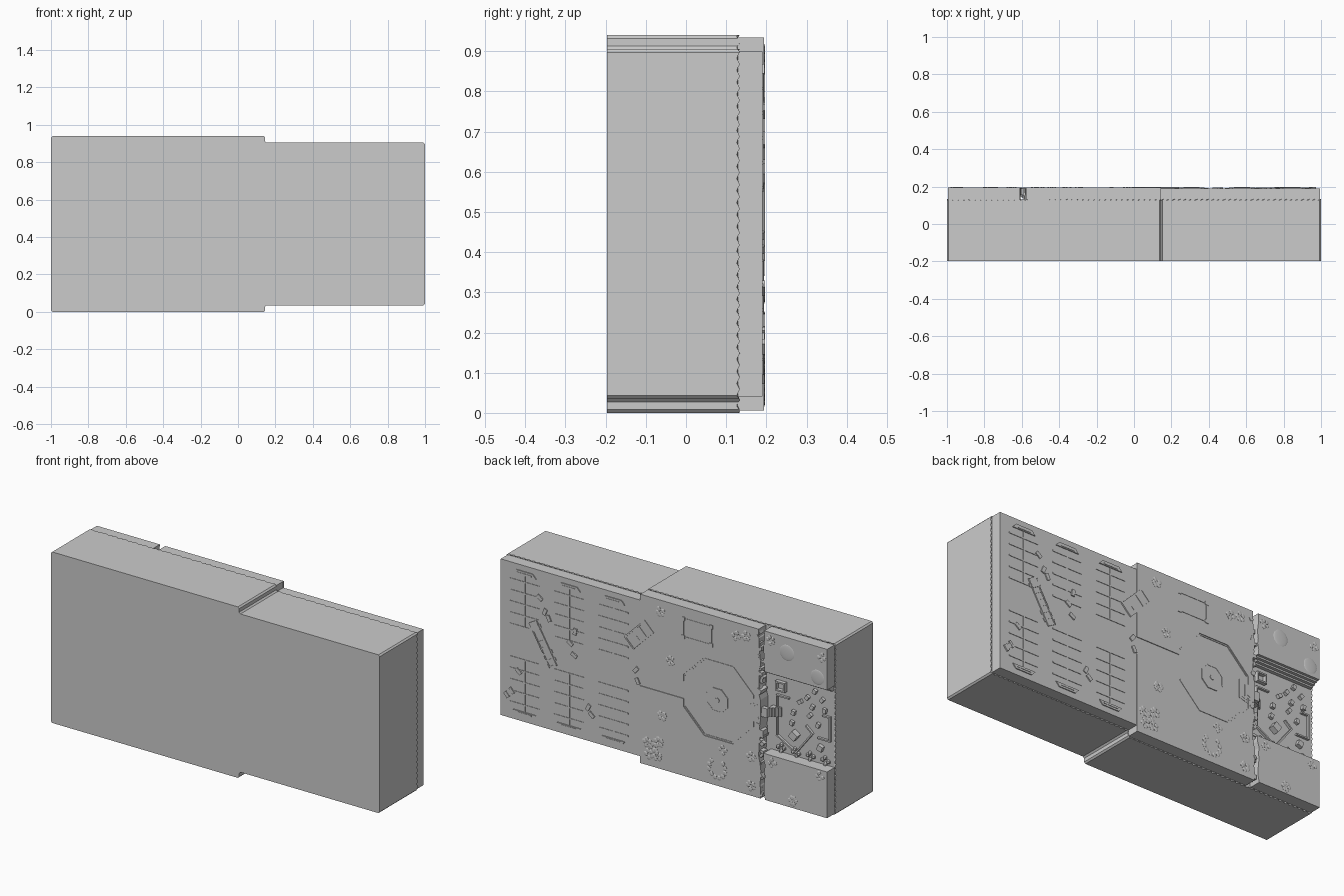
import bpy, bmesh, math, random
from mathutils import Matrix, Vector

if "Cube" in bpy.data.objects:
    bpy.data.objects.remove(bpy.data.objects["Cube"])

random.seed(4)
FRONT, FLOOR, LOW, HIGH, TOP = -0.197, 0.129, 0.190, 0.194, 0.197


def finish(name, bm, smooth=False):
    bmesh.ops.recalc_face_normals(bm, faces=bm.faces[:])
    me = bpy.data.meshes.new(name)
    bm.to_mesh(me)
    bm.free()
    if smooth:
        me.shade_smooth()
    ob = bpy.data.objects.new(name, me)
    bpy.context.collection.objects.link(ob)
    return ob


def prisms(name, parts):
    """Each part is (outline in x-z, y start, y end)."""
    bm = bmesh.new()
    for pts, y0, y1 in parts:
        a = [bm.verts.new((x, y0, z)) for x, z in pts]
        b = [bm.verts.new((x, y1, z)) for x, z in pts]
        bm.faces.new(a)
        bm.faces.new(b[::-1])
        for i in range(len(a)):
            j = (i + 1) % len(a)
            bm.faces.new((a[i], b[i], b[j], a[j]))
    return finish(name, bm)


def rect(x, z, w, h, deg=0, off=(0, 0)):
    c, s = math.cos(math.radians(deg)), math.sin(math.radians(deg))
    return [(x + u * c - v * s, z + u * s + v * c) for u, v in
            [(off[0] + i * w / 2, off[1] + j * h / 2) for i, j in ((-1, -1), (1, -1), (1, 1), (-1, 1))]]


def span(x0, x1, z0, z1):
    return rect((x0 + x1) / 2, (z0 + z1) / 2, x1 - x0, z1 - z0)


def ngon(x, z, r, n=8):
    return [(x + r * math.cos(2 * math.pi * (i + .5) / n), z + r * math.sin(2 * math.pi * (i + .5) / n)) for i in range(n)]


def path_walls(pts, y0, y1, t=.008):
    out = []
    for (x0, z0), (x1, z1) in zip(pts, pts[1:]):
        out.append((rect((x0 + x1) / 2, (z0 + z1) / 2, math.hypot(x1 - x0, z1 - z0) + t, t,
                         math.degrees(math.atan2(z1 - z0, x1 - x0))), y0, y1))
    return out


def outline(d, cut=.008):
    """Stepped block outline, inset by d, with small corner cuts."""
    p = [(-1 + d, d), (.145 - d, d), (.145 - d, .035 + d), (1 - d, .035 + d),
         (1 - d, .905 - d), (.145 - d, .905 - d), (.145 - d, .94 - d), (-1 + d, .94 - d)]
    p = [Vector(q) for q in p]
    out = []
    for i, q in enumerate(p):
        for r in (p[i - 1], p[(i + 1) % len(p)]):
            out.append(q + (r - q).normalized() * cut)
    return out


# Main block with a wavy upper rim
outer, inner = outline(0), outline(.006)
rim, seat, dist = [], [], 0
for i in range(len(outer)):
    j = (i + 1) % len(outer)
    length = (outer[j] - outer[i]).length
    n = max(1, round(length / .0075))
    for k in range(n):
        p, q = outer[i].lerp(outer[j], k / n), inner[i].lerp(inner[j], k / n)
        y = .13 + .004 * math.sin(2 * math.pi * (dist + length * k / n) / .03)
        rim.append((p.x, y, p.y))
        seat.append((q.x, FLOOR, q.y))
    dist += length
bm = bmesh.new()
loops = [[bm.verts.new(c) for c in ring] for ring in ([(x, FRONT, z) for x, y, z in rim], rim, seat)]
for a, b in zip(loops, loops[1:]):
    for i in range(len(a)):
        j = (i + 1) % len(a)
        bm.faces.new((a[i], a[j], b[j], b[i]))
bm.faces.new(loops[0])
bm.faces.new(loops[2])
finish("main_block", bm)

# Terrain: lower car park, plaza with sunken octagon, two raised banks beside the rift
prisms("car_park_ground", [(span(.14, .994, .041, .899), FLOOR - .01, LOW)])
OX, OZ = -.335, .475
octagon = ngon(OX, OZ, .232)
jag = [(-.585 + random.uniform(-.007, .009), .006 + .928 * i / 24) for i in range(25)]
cut = [(.145, .43), (octagon[7][0], .43)] + octagon[7::-1] + [(octagon[0][0], .525), (.145, .525)]
plaza = [(.145, .006)] + cut + [(.145, .934)] + jag[::-1]
prisms("plaza_ground", [(plaza, LOW, HIGH)])
prisms("plaza_base", [([(.142, .006), (.142, .934)] + jag[::-1], FLOOR - .01, LOW)])


def bank(z0, z1):
    edge = [(-.612 + random.uniform(-.006, .006), z0 + (z1 - z0) * i / 8) for i in range(9)]
    return [(-.994, z0)] + edge + [(-.994, z1)]


prisms("raised_banks", [(bank(.006, .26), FLOOR - .01, HIGH), (bank(.71, .934), FLOOR - .01, HIGH)])
prisms("bank_ledges", [(span(-.99, -.62, .71 - .009 * (i + 1), .712), FLOOR - .01, .18 - .016 * i) for i in range(3)])

# Rift rocks
rocks = []
for i in range(34):
    z = .03 + .88 * i / 33 + random.uniform(-.01, .01)
    if .44 < z < .52:
        continue
    rocks.append((rect(-.588 + random.uniform(-.01, .022), z, random.uniform(.012, .028),
                       random.uniform(.012, .026), random.uniform(0, 90)),
                  random.uniform(.14, .17), random.uniform(.185, TOP)))
prisms("rift_rocks", rocks)

# Octagon kerb, centre platform and stairs
kerb = octagon + [octagon[0]]
mid = ngon(OX + .01, OZ, .066)
prisms("octagon_kerb", path_walls([(OX + (x - OX) * .97, OZ + (z - OZ) * .97) for x, z in octagon[0:8]], LOW - .002, .1925, .005))
prisms("centre_platform", [(mid, LOW - .002, .193)])
prisms("centre_rim", path_walls(mid + mid[:1], LOW, .1945, .005))
prisms("centre_post", [(ngon(OX + .01, OZ, .013, 12), LOW, .196)])
prisms("plaza_stairs", [([(-.575, .41 + .01 * i), (-.495 - .016 * i, .43 + .01 * i), (-.495 - .016 * i, .53 - .01 * i),
                          (-.575, .55 - .01 * i)], LOW - .002, .1915 + .0013 * i) for i in range(4)])
prisms("rift_bridge", [(span(-.625, -.57, .455, .505), .165, .188)])
prisms("bridge_steps", [(span(-.625 - .012 * (i + 1), -.62, .455, .505), FLOOR - .01, .165 - .009 * i) for i in range(4)])

# Car park markings: spines, bay lines and kerb islands, mirrored about the middle
lines, islands = [], []
for x in (.847, .577, .307):
    for s in (-1, 1):
        Z = lambda d: .47 + s * d
        lines.append((rect(x, Z(.235), .007, .29), LOW - .002, .1925))
        lines += [(rect(x, Z(.09 + .062 * i), .18, .007), LOW - .002, .1925) for i in range(5)]
        islands.append(([(x - .07, Z(.375)), (x + .07, Z(.375)), (x + .05, Z(.398)), (x - .05, Z(.398))], LOW - .002, .195))
        islands.append((rect(x, Z(.384), .085, .008), LOW, TOP))
prisms("bay_lines", lines)
prisms("kerb_islands", islands)

# Long trailer with a cab
tx, tz, ta = .735, .50, 60
parts = [(rect(tx, tz, .25, .046, ta), LOW - .002, .1925)]
parts += [(rect(tx, tz, .25, .007, ta, (0, o)), LOW, .196) for o in (-.023, .023)]
parts += [(rect(tx, tz, .008, .046, ta, (-.12 + .034 * i, 0)), LOW, .195) for i in range(6)]
parts += [(rect(tx, tz, .05, .05, ta, (.10, 0)), LOW, TOP)]
parts += [(rect(tx, tz, .02, .012, ta, (a, b)), LOW - .002, .194) for a in (-.09, -.05, .09) for b in (-.03, .03)]
prisms("long_trailer", parts)

# Open truck straddling the kerb, and the ruined room
parts = [(rect(.15, .71, .17, .075, 135), LOW - .01, .1945)]
parts += [(rect(.15, .71, .175, .008, 135, (0, o)), LOW, TOP) for o in (-.036, .036)]
parts += [(rect(.15, .71, .008, .075, 135, (o, 0)), LOW, TOP) for o in (-.084, .03, .084)]
parts += [(rect(.15, .71, .025, .025, 135, (-.03, .012)), LOW, .196)]
prisms("open_truck", parts)
room = [(-.29, .77), (-.12, .77), (-.12, .87), (-.29, .87)]
prisms("ruined_room", path_walls(room + room[:1], HIGH - .002, .196, .007) +
       [(rect(x, z, .02, .02), HIGH - .002, TOP) for x, z in room])

# Loose crates and a small cart
spots = [(.755, .75), (.724, .68), (.70, .65), (.54, .62), (.57, .55), (.546, .49), (.883, .31), (.46, .226), (.44, .19), (.17, .51), (.16, .45)]
prisms("crates", [(rect(x, z, .036, .02, random.uniform(20, 140)), LOW - .002, .196) for x, z in spots])
prisms("small_cart", [(rect(.94, .18, .05, .024, 140), LOW - .002, .195), (rect(.955, .165, .02, .034, 140), LOW, TOP),
                      (rect(.925, .195, .014, .038, 140), LOW, .196)])

# Sunken yard: walls, hut, machinery and pillars
F = FLOOR - .004
walls = path_walls([(-.65, .57), (-.65, .35), (-.765, .285), (-.865, .414), (-.828, .446)], F, .142)
walls += path_walls([(-.72, .57), (-.65, .57)], F, .142)
walls += path_walls([(-.90, .40), (-.97, .40), (-.97, .53), (-.93, .53)], F, .142)
hut = rect(-.675, .625, .05, .045)
walls += path_walls(hut + hut[:1], F, .15)
prisms("yard_walls", walls)
spots = [(-.834, .605), (-.865, .56), (-.925, .615), (-.94, .56), (-.88, .65), (-.79, .57), (-.75, .50), (-.85, .51), (-.90, .47), (-.74, .44)]
prisms("yard_pillars", [(rect(x, z, .02, .024, random.uniform(0, 60)), F, .146) for x, z in spots] +
       [(rect(-.76, .38, .04, .04, 35), F, .16), (rect(-.915, .35, .03, .03, 20), F, .15)])


# Shrubs: clusters of flattened low-poly balls
def shrubs(name, spots, y, h):
    bm = bmesh.new()
    for x, z, n, r in spots:
        for i in range(n):
            a = 2 * math.pi * i / n + random.uniform(-.3, .3)
            d = .018 if n > 1 else 0
            m = Matrix.Translation((x + d * math.cos(a), y, z + d * math.sin(a))) @ Matrix.Diagonal((r, h, r, 1))
            bmesh.ops.create_icosphere(bm, subdivisions=1, radius=1, matrix=m)
    finish(name, bm)


plants = [(.02, .87, 5, .014), (-.04, .615, 5, .013), (-.44, .86, 4, .014), (-.50, .875, 5, .014), (.01, .30, 6, .014),
          (-.36, .21, 4, .012), (-.53, .22, 5, .014), (-.53, .06, 5, .015), (-.785, .045, 6, .014), (-.95, .225, 4, .012),
          (-.65, .89, 5, .012), (-.96, .88, 4, .012), (-.66, .22, 4, .012)]
plants += [(x, z, 5, .015) for x, z in ((.04, .07), (.09, .07), (.06, .115), (.1, .13), (.03, .15))]
plants += [(-.325 + .05 * math.cos(t), .10 + .05 * math.sin(t), 1, .015) for t in [math.pi * (.75 + 1.5 * i / 9) for i in range(10)]]
shrubs("shrubs", plants, HIGH, .003)
shrubs("yard_shrubs", [(x, .282, 4, .014) for x in (-.67, -.76, -.85, -.94)], F, .02)

# Smooth low mounds on the upper bank
bm = bmesh.new()
for x, z, r in ((-.75, .85, .045), (-.935, .765, .042)):
    bmesh.ops.create_uvsphere(bm, u_segments=24, v_segments=12, radius=1,
                              matrix=Matrix.Translation((x, HIGH - .001, z)) @ Matrix.Diagonal((r, .004, r, 1)))
finish("mounds", bm, True)
